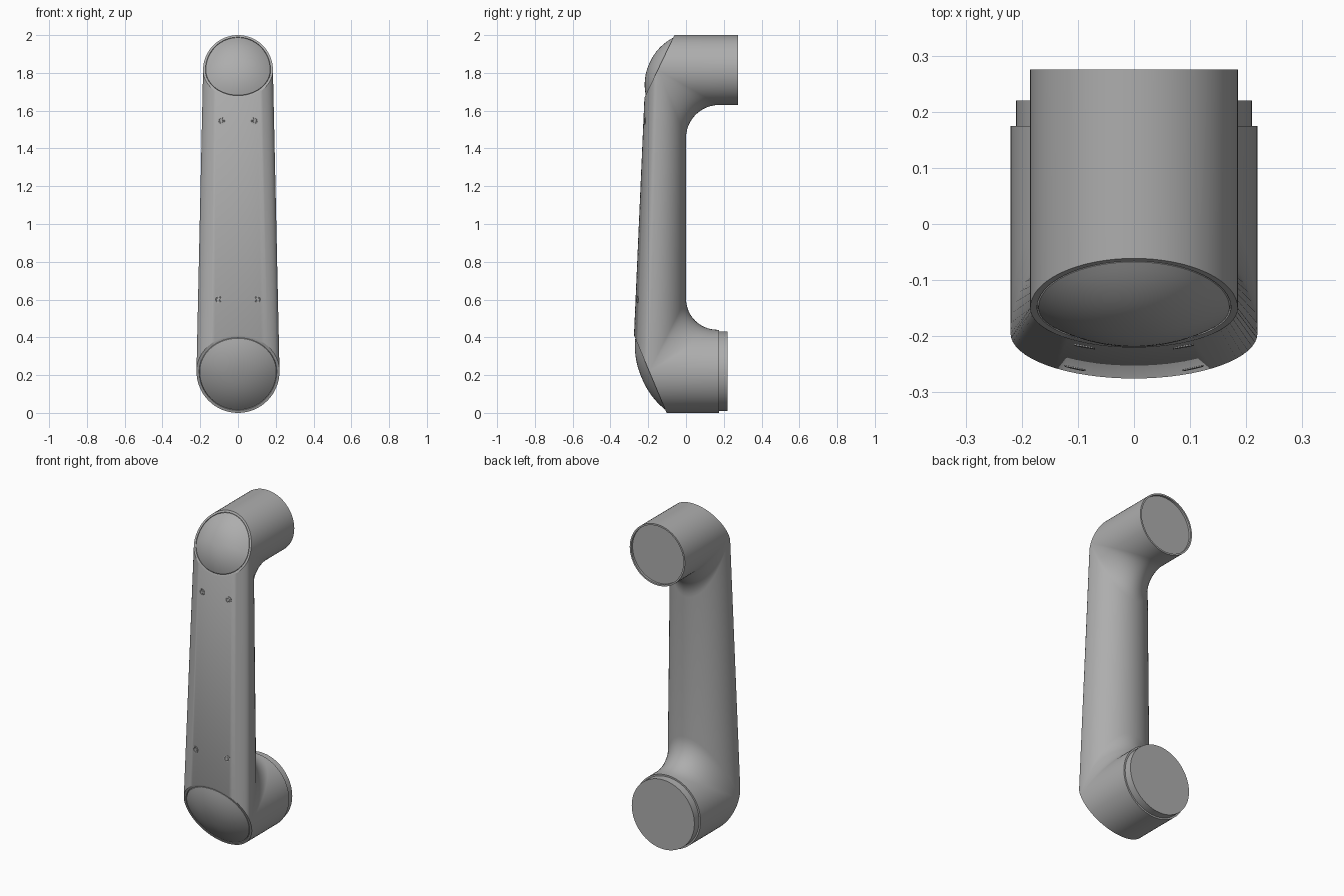
import bpy, bmesh
from math import sin, cos, pi
from mathutils import Vector
from mathutils.bvhtree import BVHTree

cube = bpy.data.objects.get("Cube")
if cube:
    bpy.data.objects.remove(cube, do_unlink=True)

grey = bpy.data.materials.new("satin grey")
grey.use_nodes = True
grey.diffuse_color = (0.42, 0.42, 0.42, 1)
grey.node_tree.nodes["Principled BSDF"].inputs["Base Color"].default_value = (0.42, 0.42, 0.42, 1)

HALF = 32                                   # segments per half turn
ARC = [pi * i / HALF for i in range(HALF + 1)]
TURN = [pi * i / HALF for i in range(2 * HALF)]

# Joint data: s = direction towards the tube, r = radius, zc/yc = elbow centre,
# slope = tilt of the cut face, k = squash of its tube side, end = back profile (radius, y)
LOWER = dict(s=1, r=0.22, zc=0.22, yc=-0.195, slope=0.42, k=0.87, fillet=0.165, bulge=0.05,
             end=[(0.22, 0.175), (0.21, 0.175), (0.21, 0.22), (0, 0.22)])
UPPER = dict(s=-1, r=0.185, zc=1.815, yc=-0.15, slope=0.48, k=0.79, fillet=0.175, bulge=0.055,
             end=[(0.185, 0.275), (0.175, 0.275), (0.175, 0.262), (0, 0.262)])


def skin(bm, rows, closed=False):
    """Join rows of points with quads."""
    grid = [[bm.verts.new(p) for p in row] for row in rows]
    for a, b in zip(grid, grid[1:]):
        n = len(a)
        for i in range(n if closed else n - 1):
            j = (i + 1) % n
            bm.faces.new((a[i], a[j], b[j], b[i]))


def finish(bm, name, angle=0.5):
    """Weld, turn into an object, shade."""
    bmesh.ops.remove_doubles(bm, verts=bm.verts, dist=0.0001)
    bmesh.ops.dissolve_degenerate(bm, edges=bm.edges, dist=0.0001)
    bmesh.ops.recalc_face_normals(bm, faces=bm.faces)
    mesh = bpy.data.meshes.new(name)
    bm.to_mesh(mesh)
    mesh.materials.append(grey)
    obj = bpy.data.objects.new(name, mesh)
    bpy.context.collection.objects.link(obj)
    bpy.ops.object.select_all(action='DESELECT')
    obj.select_set(True)
    bpy.context.view_layer.objects.active = obj
    bpy.ops.object.shade_smooth_by_angle(angle=angle)
    return obj


def cut_point(j, a):
    """Point on the slanted face of an elbow."""
    squash = j["k"] if j["s"] * sin(a) > 0 else 1
    dz = j["r"] * sin(a) * squash
    return Vector((j["r"] * cos(a), j["yc"] - j["s"] * j["slope"] * dz, j["zc"] + dz))


def cut_ring(j, scale, lift):
    """Slanted ring, scaled about its middle and lifted along its normal."""
    mid = (cut_point(j, pi / 2) + cut_point(j, -pi / 2)) / 2
    out = Vector((0, -1, -j["s"] * j["slope"])).normalized()
    return [mid + (cut_point(j, a) - mid) * scale + out * lift for a in TURN]


def back_path(j, a):
    """Joint end, along the barrel, round the inner fillet, into the tube."""
    x, z = j["r"] * cos(a), j["zc"] + j["s"] * j["r"] * sin(a)
    y, f = j["yc"] * (1 - sin(a)), j["fillet"] * sin(a)
    pts = [Vector((x, j["end"][0][1], z))]
    for i in range(13):
        p = pi / 2 * i / 12
        pts.append(Vector((x, y + f * (1 - sin(p)), z + j["s"] * f * (1 - cos(p)))))
    return pts


# Arm shell: tube and barrels
bm = bmesh.new()
skin(bm, [back_path(LOWER, a) + back_path(UPPER, a)[::-1] for a in ARC])
skin(bm, [[cut_point(LOWER, a), cut_point(UPPER, -a)] for a in ARC])
for j in (LOWER, UPPER):
    outer = [-j["s"] * a for a in ARC]
    skin(bm, [[(j["r"] * cos(a), j["end"][0][1], j["zc"] + j["r"] * sin(a)), cut_point(j, a)]
              for a in outer])
    # flange at the back, rim and groove at the front
    skin(bm, [[(r * cos(a), y, j["zc"] + r * sin(a)) for a in TURN] for r, y in j["end"]], True)
    skin(bm, [cut_ring(j, 1, 0), cut_ring(j, 0.935, 0), cut_ring(j, 0.93, -0.008)], True)
bmesh.ops.remove_doubles(bm, verts=bm.verts, dist=0.0001)
bmesh.ops.recalc_face_normals(bm, faces=bm.faces)
tree = BVHTree.FromBMesh(bm)
finish(bm, "arm_shell")
bm.free()

# Domed covers on both elbows
for name, j in (("lower_cover", LOWER), ("upper_cover", UPPER)):
    bm = bmesh.new()
    rows = [cut_ring(j, 0.93, -0.008)]
    for i in range(13):
        q = 1 - i / 12
        rows.append(cut_ring(j, 0.92 * q, j["bulge"] * (1 - q ** 2.2)))
    skin(bm, rows, True)
    finish(bm, name, 0.6)
    bm.free()

# Screws on the front of the tube
SCREW = [(0.019, -0.004), (0.019, 0.002), (0.014, 0.002), (0.013, 0.0005),
         (0.009, 0.0005), (0.008, 0.002), (0, 0.002)]
for level, x, z in (("upper", 0.088, 1.545), ("lower", 0.105, 0.6)):
    for side, sx in (("left", 1), ("right", -1)):
        spot, normal, _, _ = tree.ray_cast(Vector((sx * x, -1, z)), Vector((0, 1, 0)))
        if normal.y > 0:
            normal = -normal
        turn = normal.to_track_quat('Z', 'Y')
        bm = bmesh.new()
        skin(bm, [[spot + turn @ Vector((r * cos(a), r * sin(a), h)) for a in TURN[::4]]
                  for r, h in SCREW], True)
        finish(bm, f"{level}_{side}_screw")
        bm.free()
